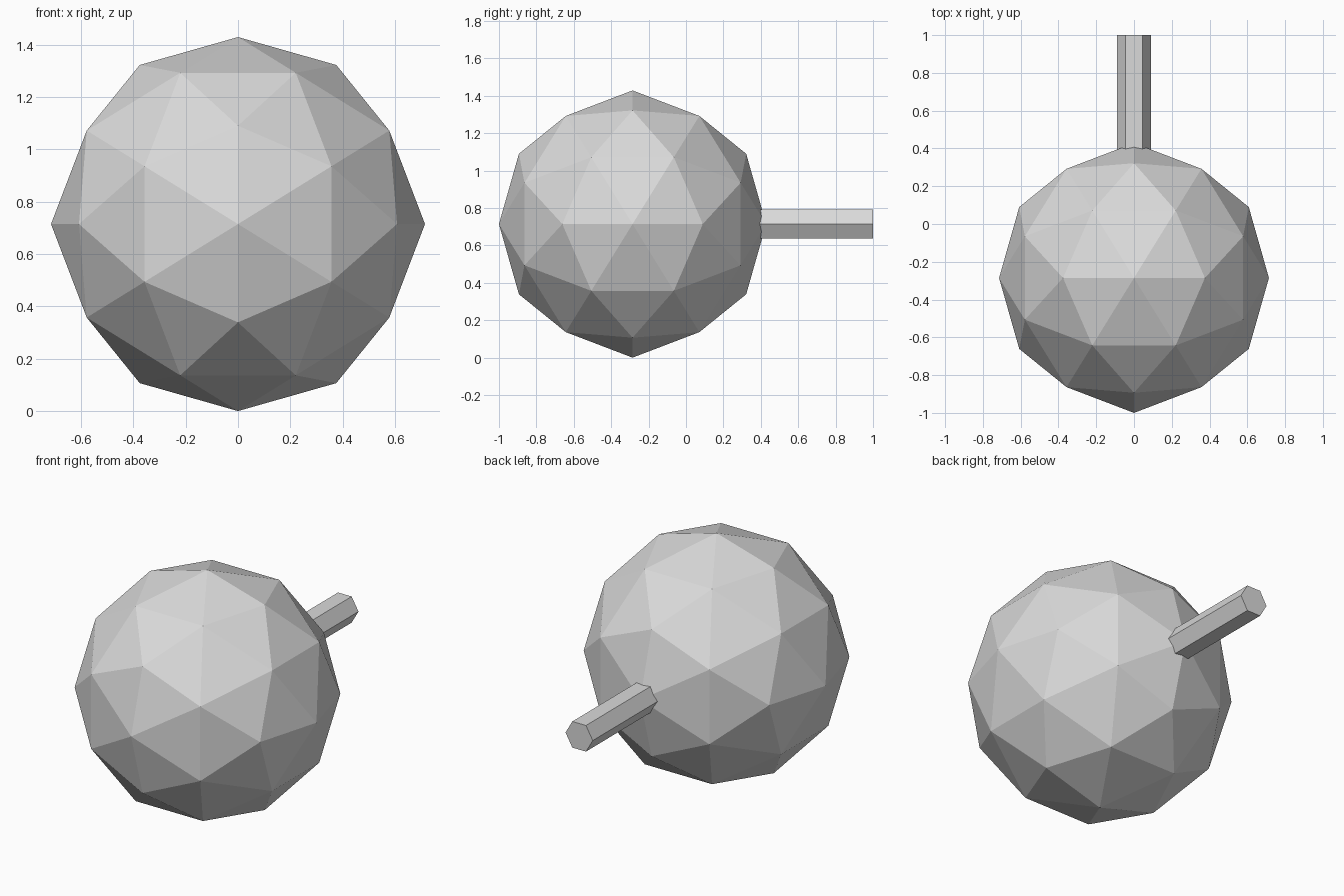
import bpy, bmesh, math
from mathutils import Vector, Matrix

if "Cube" in bpy.data.objects:
    bpy.data.objects.remove(bpy.data.objects["Cube"])

R = 2 / 2.8                      # ball radius
CENTRE = Vector((0, R - 1, R))   # ball centre

grey = bpy.data.materials.new("light_grey")
grey.diffuse_color = (0.7, 0.7, 0.7, 1)
grey.use_nodes = True
grey.node_tree.nodes["Principled BSDF"].inputs["Base Color"].default_value = grey.diffuse_color


def finish(bm, name):
    bmesh.ops.recalc_face_normals(bm, faces=bm.faces)
    mesh = bpy.data.meshes.new(name)
    bm.to_mesh(mesh)
    bm.free()
    mesh.materials.append(grey)
    obj = bpy.data.objects.new(name, mesh)
    bpy.context.collection.objects.link(obj)
    return obj


# Faceted ball: axis-aligned icosahedron, split once and pushed out to a sphere
bm = bmesh.new()
phi = (1 + math.sqrt(5)) / 2
for a in (-1, 1):
    for b in (-phi, phi):
        for co in ((b, a, 0), (0, b, a), (a, 0, b)):
            bm.verts.new(co)
bmesh.ops.convex_hull(bm, input=bm.verts[:])
bmesh.ops.subdivide_edges(bm, edges=bm.edges[:], cuts=1, use_grid_fill=True)
for v in bm.verts:
    v.co = CENTRE + v.co.normalized() * R
finish(bm, "ball")

# Hexagonal rod running from inside the ball out of the back
START, END, ROD_R = 0.2, 1.0, 0.0893
bm = bmesh.new()
bmesh.ops.create_cone(bm, cap_ends=True, segments=6, radius1=ROD_R, radius2=ROD_R,
                      depth=END - START)
# put corners on the left and right, flats on top and bottom
corner = bm.verts[:][0].co
turn = -math.atan2(corner.y, corner.x)
place = (Matrix.Translation((0, (START + END) / 2, R))
         @ Matrix.Rotation(math.radians(90), 4, 'X')
         @ Matrix.Rotation(turn, 4, 'Z'))
bmesh.ops.transform(bm, matrix=place, verts=bm.verts)
finish(bm, "rod")
